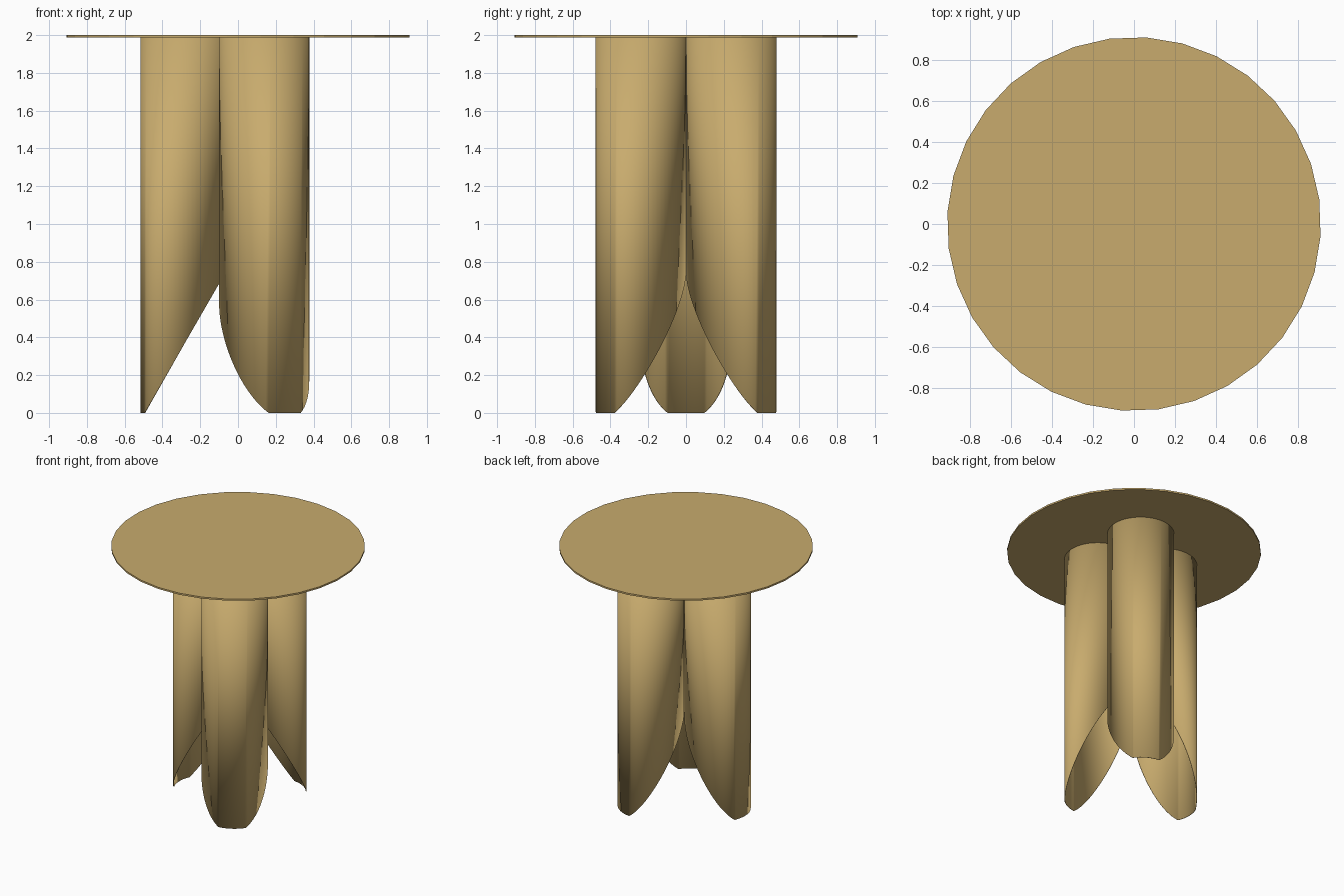
import bpy
import bmesh
import math
from mathutils import Matrix, Vector

HEIGHT = 2.0
TOP_RADIUS = 0.91
TOP_THICKNESS = 0.013
LEG_RADIUS = 0.239
LEG_OFFSET = 0.277
CUT_START = 0.495  # distance from the axis where the slanted cut meets the floor

cube = bpy.data.objects.get("Cube")
if cube:
    bpy.data.objects.remove(cube, do_unlink=True)

# Single wood-like tan colour
tan = bpy.data.materials.new("tan")
tan.use_nodes = True
colour = (0.58, 0.41, 0.155, 1.0)
tan.diffuse_color = colour
tan.node_tree.nodes["Principled BSDF"].inputs["Base Color"].default_value = colour


def add_object(name, bm):
    mesh = bpy.data.meshes.new(name)
    bm.to_mesh(mesh)
    bm.free()
    mesh.materials.append(tan)
    obj = bpy.data.objects.new(name, mesh)
    bpy.context.collection.objects.link(obj)
    return obj


def cylinder(radius, bottom, top, sides, capped):
    bm = bmesh.new()
    bmesh.ops.create_cone(
        bm, cap_ends=capped, segments=sides, radius1=radius, radius2=radius,
        depth=top - bottom,
        matrix=Matrix.Translation((0, 0, (top + bottom) / 2)))
    return bm


# Thin round table top with visible flat sides
bm = cylinder(TOP_RADIUS, HEIGHT - TOP_THICKNESS, HEIGHT, 32, True)
bmesh.ops.rotate(bm, verts=bm.verts, matrix=Matrix.Rotation(math.radians(7.5), 3, "Z"))
add_object("table_top", bm)


def add_leg(name, angle):
    # Open tube, cut on a slant so that it stands on its outer edge
    bm = cylinder(LEG_RADIUS, 0, HEIGHT - TOP_THICKNESS, 64, False)
    bmesh.ops.translate(bm, verts=bm.verts, vec=(LEG_OFFSET, 0, 0))
    bmesh.ops.bisect_plane(
        bm, geom=bm.verts[:] + bm.edges[:] + bm.faces[:],
        plane_co=Vector((CUT_START, 0, 0)),
        plane_no=Vector((-math.sqrt(3), 0, -1)).normalized(), clear_outer=True)
    bmesh.ops.rotate(bm, verts=bm.verts, matrix=Matrix.Rotation(math.radians(angle), 3, "Z"))
    leg = add_object(name, bm)
    wall = leg.modifiers.new("wall", "SOLIDIFY")
    wall.thickness = 0.004
    wall.offset = -1
    bpy.ops.object.select_all(action="DESELECT")
    leg.select_set(True)
    bpy.context.view_layer.objects.active = leg
    bpy.ops.object.shade_smooth_by_angle(angle=math.radians(30))


# Three touching tube legs
for name, angle in (("right_leg", 180), ("front_left_leg", -60), ("back_left_leg", 60)):
    add_leg(name, angle)
